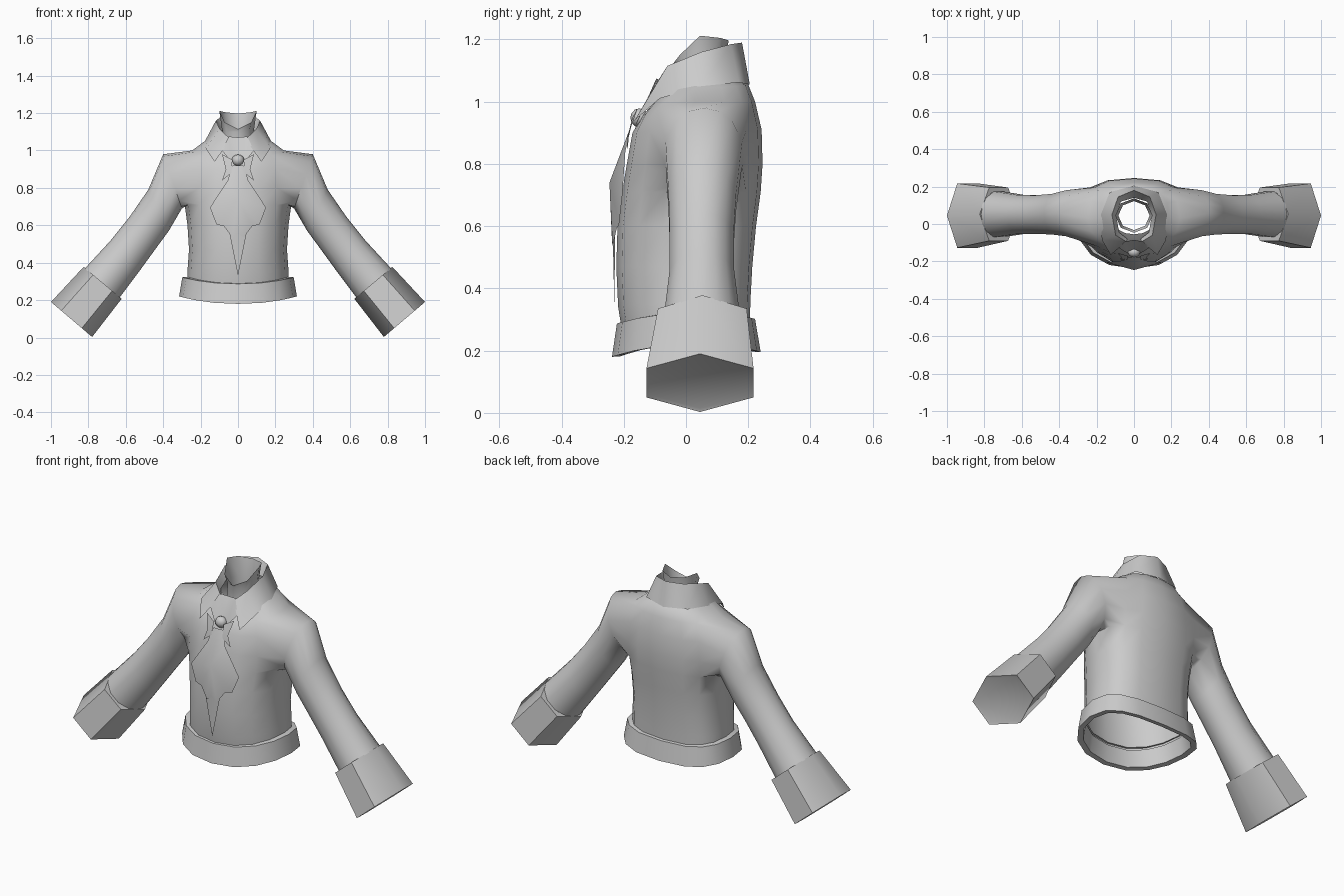
import bpy, bmesh, math

if "Cube" in bpy.data.objects:
    bpy.data.objects.remove(bpy.data.objects["Cube"])

cloth = bpy.data.materials.new("grey cloth")
cloth.diffuse_color = (0.6, 0.6, 0.6, 1)
cloth.use_nodes = True
cloth.node_tree.nodes["Principled BSDF"].inputs["Base Color"].default_value = cloth.diffuse_color


def make(name, bm, angle=40):
    """Turn a bmesh into a smooth-shaded object."""
    me = bpy.data.meshes.new(name)
    bmesh.ops.recalc_face_normals(bm, faces=bm.faces)
    bm.to_mesh(me)
    bm.free()
    me.materials.append(cloth)
    ob = bpy.data.objects.new(name, me)
    bpy.context.collection.objects.link(ob)
    bpy.ops.object.select_all(action='DESELECT')
    ob.select_set(True)
    bpy.context.view_layer.objects.active = ob
    bpy.ops.object.shade_smooth_by_angle(angle=math.radians(angle))
    return ob


def skin(bm, a, b, closed=True):
    """Join two equal rows of vertices with quads."""
    n = len(a)
    for i in range(n if closed else n - 1):
        j = (i + 1) % n
        bm.faces.new((a[i], a[j], b[j], b[i]))


def body_ring(bm, z, hx, yf, yb, dip_f, dip_b, n=16):
    """Rounded cross-section, flatter at the back, dipping front and back."""
    yc, out = 0.03, []
    for i in range(n):
        a = 2 * math.pi * i / n
        c, s = math.cos(a), math.sin(a)
        p = 2 / 2.7 if s > 0 else 2 / 2.2
        x = hx * math.copysign(abs(c) ** p, c)
        r = (yb - yc) if s > 0 else (yc - yf)
        y = yc + r * math.copysign(abs(s) ** p, s)
        out.append(bm.verts.new((x, y, z - (dip_b if s > 0 else dip_f) * s * s)))
    return out


def arm_ring(bm, side, section, angles):
    """Oval section between an outer (x, z) and an inner (x, z) point."""
    (ox, oz), (ix, iz), y0, y1 = section
    out = []
    for a in angles:
        c, s = math.cos(a), math.sin(a)
        out.append(bm.verts.new((side * ((ox + ix) / 2 + (ox - ix) / 2 * c),
                                 (y0 + y1) / 2 + (y1 - y0) / 2 * s,
                                 (oz + iz) / 2 + (oz - iz) / 2 * c)))
    return out


# Jacket body: stacked rings, leaving a hole on each side for the sleeves
bm = bmesh.new()
levels = [(.29, .272, -.205, .205, .03, .01), (.36, .270, -.218, .207, .02, 0),
          (.47, .262, -.224, .213, 0, 0), (.60, .270, -.220, .225, 0, 0),
          (.71, .285, -.205, .240, 0, 0), (.80, .287, -.190, .246, 0, 0),
          (.91, .275, -.172, .243, .01, 0), (1.0, .245, -.140, .222, .045, 0),
          (1.045, .185, -.105, .200, .05, -.01), (1.08, .11, -.055, .150, .05, 0)]
rings = [body_ring(bm, *lv) for lv in levels]
LOW, HIGH = 4, 7
for r in range(len(rings) - 1):
    for i in range(16):
        j = (i + 1) % 16
        if LOW <= r < HIGH and (i in (14, 15, 0, 1) or i in (6, 7, 8, 9)):
            continue
        bm.faces.new((rings[r][i], rings[r][j], rings[r + 1][j], rings[r + 1][i]))

# Sleeves grow out of the holes
sleeve = [((.40, .98), (.30, .69), -.07, .185), ((.48, .79), (.37, .57), -.06, .165),
          ((.58, .645), (.44, .475), -.056, .157), ((.68, .52), (.52, .365), -.056, .158),
          ((.82, .368), (.632, .215), -.075, .178)]
corner = [math.radians(d) for d in (-135, -45, 45, 135)]
for side in (1, -1):
    cols = [-2, -1, 0, 1, 2] if side == 1 else [10, 9, 8, 7, 6]   # front to back
    loop = [rings[LOW][c] for c in cols]
    loop += [rings[k][cols[4]] for k in range(LOW + 1, HIGH)]
    loop += [rings[HIGH][c] for c in reversed(cols)]
    loop += [rings[k][cols[0]] for k in range(HIGH - 1, LOW, -1)]
    # angle 180 is the underside, 90 the back, 0 the top, -90 the front
    turns = [225 - 90 * k / 4 for k in range(4)] + [135 - 30 * k for k in range(3)]
    turns += [45 - 90 * k / 4 for k in range(4)] + [-45 - 30 * k for k in range(3)]
    angles = [math.radians(t) for t in turns]
    prev = loop
    for sec in sleeve:
        ring = arm_ring(bm, side, sec, angles)
        skin(bm, prev, ring)
        prev = ring
make("jacket_body_and_sleeves", bm, 60)

# Flared six-sided cuffs with a closed, slightly sunken end
for side, label in ((1, "left"), (-1, "right")):
    bm = bmesh.new()
    k = .5 / math.sin(math.radians(60))
    def wide(o, i, y0, y1):
        m, h = (y0 + y1) / 2, (y1 - y0) * k
        return (o, i, m - h, m + h)
    secs = [wide((.805, .36), (.645, .225), -.06, .165), wide((.825, .378), (.622, .207), -.09, .195),
            wide((1.0, .19), (.78, .003), -.127, .217), wide((.985, .182), (.785, .015), -.115, .205)]
    hexa = [math.radians(60 * q) for q in range(6)]
    rows = [arm_ring(bm, side, s, hexa) for s in secs]
    for a, b in zip(rows, rows[1:]):
        skin(bm, a, b)
    bm.faces.new(rows[-1])
    make(label + "_cuff", bm, 62)

# Hem band
bm = bmesh.new()
rows = [body_ring(bm, *lv) for lv in
        [(.325, .265, -.20, .20, .035, .02), (.322, .298, -.222, .222, .035, .02),
         (.22, .315, -.238, .24, .04, .025), (.222, .285, -.21, .215, .04, .025),
         (.31, .265, -.20, .20, .035, .02)]]
for a, b in zip(rows, rows[1:]):
    skin(bm, a, b)
make("hem_band", bm)

# Neck band: eight-sided tube, high at the sides and low in front
bm = bmesh.new()
tops = [1.212, 1.205, 1.197, 1.205, 1.212, 1.15, 1.115, 1.15]
rows = []
for rad, base in ((.088, 1.0), (.084, 1.10), (.1, None)):
    row = []
    for i in range(8):
        a = math.pi * i / 4
        z = tops[i] if base is None else base
        row.append(bm.verts.new((rad * math.cos(a), .045 + .92 * rad * math.sin(a), z)))
    rows.append(row)
for a, b in zip(rows, rows[1:]):
    skin(bm, a, b)
make("neck_band", bm, 60)


def mirrored(half):
    """Half a row of points, front to back centre, completed on the other side."""
    return half + [(-x, y, z) for x, y, z in reversed(half[:-1])]


# Folded collar, open in front
bm = bmesh.new()
lower = [(.125, -.165, .94), (.172, -.085, 1.01), (.177, .05, 1.05), (.13, .17, 1.062), (0, .205, 1.055)]
upper = [(.04, -.095, 1.06), (.098, -.06, 1.115), (.118, .05, 1.16), (.085, .145, 1.185), (0, .18, 1.19)]
inner = [(.035, -.08, 1.04), (.08, -.045, 1.07), (.095, .045, 1.10), (.07, .12, 1.12), (0, .14, 1.12)]
rows = [[bm.verts.new(p) for p in mirrored(h)] for h in (lower, upper, inner)]
skin(bm, rows[0], rows[1], False)
skin(bm, rows[1], rows[2], False)
make("collar", bm, 60)


def panel(name, verts, faces, both=True):
    """Thin cloth piece, built on both sides of the middle."""
    bm = bmesh.new()
    for s in ((1, -1) if both else (1,)):
        vs = [bm.verts.new((s * x, y, z)) for x, y, z in verts]
        for f in faces:
            bm.faces.new([vs[i] for i in f])
    bmesh.ops.remove_doubles(bm, verts=bm.verts, dist=.0005)
    make(name, bm, 30)


# Cravat: wrap from the neck to the knot, small lapels, fan and tail
panel("cravat_wrap", [(0, -.085, 1.07), (.05, -.095, 1.075), (.085, -.125, 1.0), (.03, -.16, .93),
                      (0, -.15, .93), (0, -.125, 1.0)],
      [(0, 1, 5), (1, 2, 3, 5), (5, 3, 4)])
panel("lapels", [(.03, -.172, .95), (.085, -.155, .98), (.065, -.183, .90), (.085, -.188, .84), (.035, -.19, .88)],
      [(0, 1, 2), (0, 2, 4), (2, 3, 4)])
panel("cravat_fan", [(0, -.178, .92), (.03, -.176, .92), (.055, -.195, .84), (.15, -.205, .695),
                     (.115, -.215, .605), (.075, -.222, .595), (.03, -.236, .535), (0, -.238, .555), (0, -.246, .74)],
      [(0, 1, 2, 8), (8, 2, 3), (8, 3, 4), (8, 4, 5), (8, 5, 6), (8, 6, 7)])
panel("cravat_tail", [(0, -.236, .60), (.05, -.228, .58), (0, -.23, .33)], [(0, 1, 2)])

# Brooch on the knot
bm = bmesh.new()
bmesh.ops.create_uvsphere(bm, u_segments=8, v_segments=6, radius=.034)
for v in bm.verts:
    v.co.y = v.co.y * .85 - .15
    v.co.z = v.co.z * .9 + .948
make("brooch", bm, 60)
